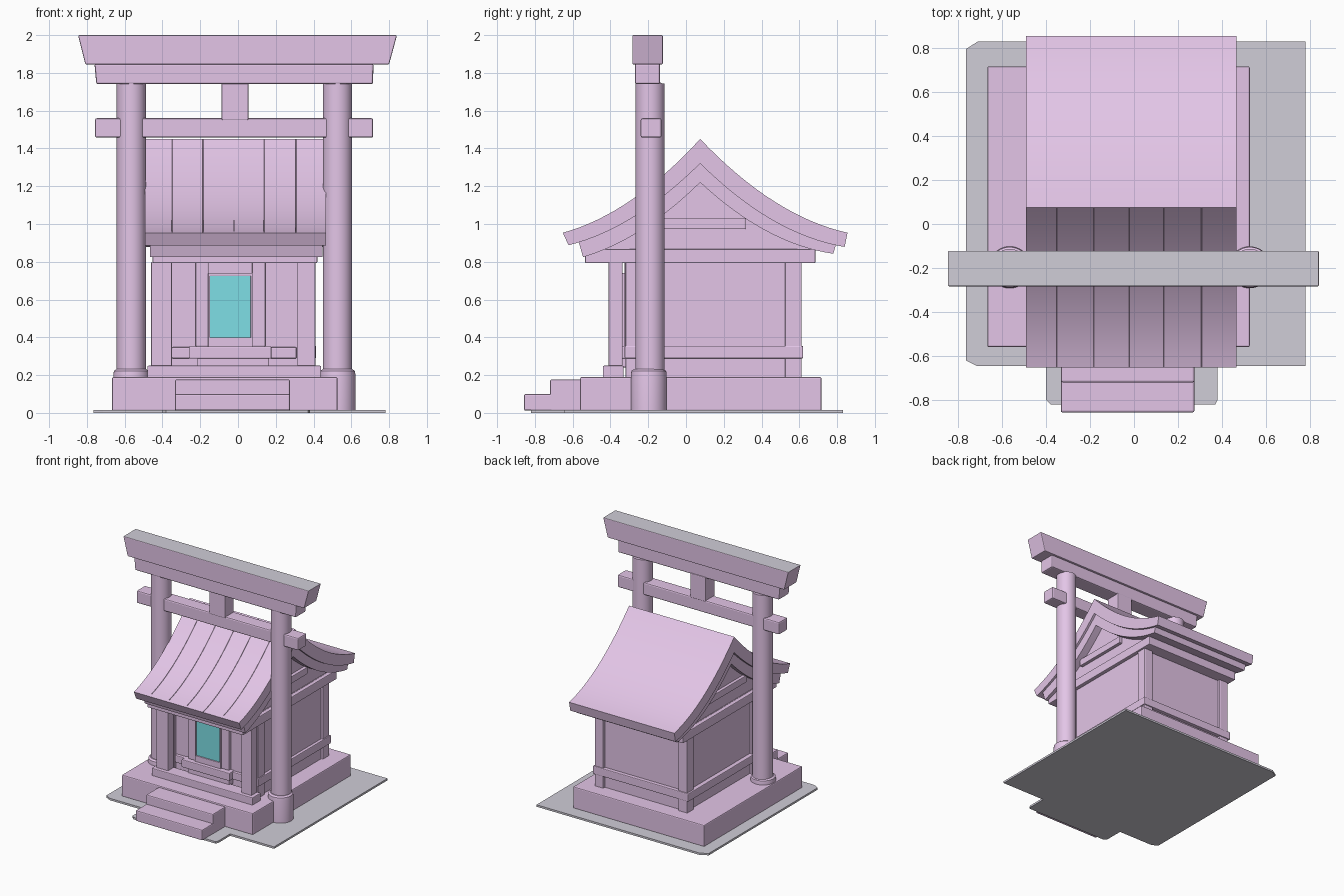
import bpy, bmesh, math

if "Cube" in bpy.data.objects:
    bpy.data.objects.remove(bpy.data.objects["Cube"])

def material(name, rgb):
    m = bpy.data.materials.new(name)
    m.diffuse_color = (*rgb, 1)
    m.use_nodes = True
    m.node_tree.nodes["Principled BSDF"].inputs["Base Color"].default_value = m.diffuse_color
    return m

PINK = material("pale_pink", (0.77, 0.56, 0.80))
GRAY = material("light_gray", (0.63, 0.61, 0.68))
CYAN = material("cyan", (0.21, 0.74, 0.79))

def finish(name, bm, mats=(PINK,), bevel=0.0, smooth=False):
    bmesh.ops.recalc_face_normals(bm, faces=bm.faces)
    me = bpy.data.meshes.new(name)
    bm.to_mesh(me)
    bm.free()
    for m in mats:
        me.materials.append(m)
    ob = bpy.data.objects.new(name, me)
    bpy.context.collection.objects.link(ob)
    if bevel:
        b = ob.modifiers.new("soft_edges", 'BEVEL')
        b.width, b.segments, b.limit_method = bevel, 2, 'ANGLE'
    if smooth:
        bpy.ops.object.select_all(action='DESELECT')
        ob.select_set(True)
        bpy.context.view_layer.objects.active = ob
        bpy.ops.object.shade_smooth_by_angle(angle=math.radians(30))
    return ob

def box(name, x0, x1, y0, y1, z0, z1, mat=PINK, bevel=0.006):
    bm = bmesh.new()
    bmesh.ops.create_cube(bm, size=1)
    for v in bm.verts:
        v.co = (x1 if v.co.x > 0 else x0, y1 if v.co.y > 0 else y0, z1 if v.co.z > 0 else z0)
    return finish(name, bm, (mat,), bevel)

def prism(pts, axis, a, b):
    """Extrude a 2D outline along 'x' (y,z points), 'y' (x,z points) or 'z' (x,y points)."""
    bm = bmesh.new()
    put = {'x': lambda p, t: (t, p[0], p[1]), 'y': lambda p, t: (p[0], t, p[1]),
           'z': lambda p, t: (p[0], p[1], t)}[axis]
    lo = [bm.verts.new(put(p, a)) for p in pts]
    hi = [bm.verts.new(put(p, b)) for p in pts]
    bm.faces.new(lo)
    bm.faces.new(hi)
    for i in range(len(pts)):
        j = (i + 1) % len(pts)
        bm.faces.new((lo[i], lo[j], hi[j], hi[i]))
    bmesh.ops.recalc_face_normals(bm, faces=bm.faces)
    return bm

def tube(name, x, y, rings):
    """Round post from (radius, z) rings."""
    bm = bmesh.new()
    n = 40
    loops = [[bm.verts.new((x + r * math.cos(i * math.tau / n), y + r * math.sin(i * math.tau / n), z))
              for i in range(n)] for r, z in rings]
    bm.faces.new(loops[0])
    bm.faces.new(loops[-1])
    for a, b in zip(loops, loops[1:]):
        for i in range(n):
            bm.faces.new((a[i], a[(i + 1) % n], b[(i + 1) % n], b[i]))
    return finish(name, bm, smooth=True)

# Ground plate
outline = [(-0.715, -0.645), (-0.40, -0.645), (-0.40, -0.80), (-0.38, -0.82), (0.37, -0.82),
           (0.38, -0.80), (0.38, -0.645), (0.78, -0.645), (0.78, 0.83), (-0.71, 0.83),
           (-0.765, 0.795), (-0.765, -0.62)]
finish("ground_plate", prism(outline, 'z', 0.0, 0.016), (GRAY,))

# Platform and steps
box("platform", -0.667, 0.527, -0.56, 0.717, 0.01, 0.19, bevel=0.008)
box("upper_step", -0.333, 0.275, -0.72, -0.55, 0.01, 0.177, bevel=0.008)
box("lower_step", -0.333, 0.275, -0.857, -0.70, 0.012, 0.10, bevel=0.008)

# Gate: pillars with collars, tie beam, strut, lintels
for side, x in (("left", -0.565), ("right", 0.527)):
    tube(f"gate_pillar_{side}", x, -0.19, [(0.077, 0.1), (0.077, 1.745)])
    tube(f"pillar_collar_{side}", x, -0.197, [(0.095, 0.01), (0.095, 0.20), (0.092, 0.222), (0.078, 0.232)])
box("gate_tie_beam", -0.757, 0.716, -0.24, -0.13, 1.457, 1.56, bevel=0.01)
box("gate_strut", -0.087, 0.055, -0.25, -0.13, 1.55, 1.75)
finish("gate_lower_lintel", prism([(-0.75, 1.74), (0.715, 1.74), (0.717, 1.85), (-0.76, 1.85)],
                                  'y', -0.27, -0.137), bevel=0.01)
bm = prism([(-0.808, 1.845), (0.80, 1.845), (0.842, 2.0), (-0.847, 2.0)], 'y', -0.284, -0.122)
for f in bm.faces:
    f.material_index = 1 if f.normal.z > 0.5 else 0
finish("gate_top_lintel", bm, (PINK, GRAY), bevel=0.006)

# House body
box("porch_sill", -0.48, 0.44, -0.44, -0.33, 0.18, 0.25)
box("house_wall", -0.42, 0.39, -0.30, 0.59, 0.18, 0.87, bevel=0)
for side, x0, x1 in (("left", -0.46, -0.35), ("right", 0.314, 0.41)):
    box(f"porch_post_{side}", x0, x1, -0.41, -0.335, 0.24, 0.80)
for side, x0, x1 in (("left", -0.44, -0.355), ("right", 0.325, 0.405)):
    box(f"front_corner_post_{side}", x0, x1, -0.32, -0.23, 0.18, 0.80)
    box(f"back_corner_post_{side}", x0, x1, 0.525, 0.612, 0.18, 0.80)
for side, x0, x1 in (("left", -0.455, -0.40), ("right", 0.37, 0.414)):
    box(f"side_rail_{side}", x0, x1, -0.325, 0.62, 0.288, 0.355)
box("back_rail", -0.455, 0.414, 0.57, 0.62, 0.288, 0.355)
box("front_rail", -0.35, 0.31, -0.325, -0.29, 0.288, 0.348)
box("eave_beam", -0.452, 0.42, -0.535, 0.685, 0.793, 0.868)

# Doorway
for side, x0, x1 in (("left", -0.225, -0.155), ("right", 0.075, 0.145)):
    box(f"door_jamb_{side}", x0, x1, -0.325, -0.28, 0.35, 0.80)
for side, x0, x1 in (("left", -0.158, -0.147), ("right", 0.067, 0.078)):
    box(f"door_frame_{side}", x0, x1, -0.336, -0.28, 0.39, 0.74, bevel=0.002)
box("door_frame_top", -0.158, 0.078, -0.336, -0.28, 0.725, 0.74, bevel=0.002)
box("door_threshold", -0.158, 0.078, -0.336, -0.28, 0.34, 0.40, bevel=0.002)
box("door_panel", -0.15, 0.07, -0.327, -0.318, 0.398, 0.728, CYAN, 0)
box("door_backing", -0.15, 0.07, -0.318, -0.29, 0.398, 0.728, bevel=0)
box("door_sill", -0.26, 0.177, -0.365, -0.29, 0.287, 0.352)
box("door_sill_base", -0.215, 0.165, -0.35, -0.29, 0.24, 0.29)

# Curved roof layers: height is peak - a*d + b*d*d, d = distance from the ridge
RIDGE = 0.075
N = 16

def curve(peak, left, right):
    """left / right = (a, b, reach)"""
    pts = []
    for i in range(-N, N + 1):
        a, b, reach = left if i < 0 else right
        d = abs(i) / N * reach
        pts.append((RIDGE + math.copysign(d, i), peak - a * d + b * d * d))
    return pts

def roof_layer(name, top, bottom, x0, x1, seams=()):
    """Seams are shallow grooves on the front slope only."""
    bm = bmesh.new()
    stations = [(x0, 0)]
    for s in seams:
        stations += [(s - 0.002, 0), (s - 0.001, 0.004), (s + 0.001, 0.004), (s + 0.002, 0)]
    stations.append((x1, 0))
    rows = []
    for x, drop in stations:
        up = [bm.verts.new((x, y, z - (drop if 0 < i < N else 0))) for i, (y, z) in enumerate(top)]
        dn = [bm.verts.new((x, y, z)) for y, z in bottom]
        rows.append((up, dn))
    for (u0, d0), (u1, d1) in zip(rows, rows[1:]):
        for i in range(2 * N):
            bm.faces.new((u0[i], u0[i + 1], u1[i + 1], u1[i]))
            bm.faces.new((d0[i], d0[i + 1], d1[i + 1], d1[i]))
        for k in (0, 2 * N):
            bm.faces.new((u0[k], u1[k], d1[k], d0[k]))
    for u, d in (rows[0], rows[-1]):
        for i in range(2 * N):
            bm.faces.new((u[i], u[i + 1], d[i + 1], d[i]))
    return finish(name, bm, smooth=True)

roof_layer("roof", curve(1.45, (1.09, 0.56, 0.727), (1.05, 0.53, 0.78)),
           curve(1.32, (0.99, 0.53, 0.697), (0.99, 0.54, 0.765)),
           -0.492, 0.466, (-0.35, -0.185, -0.02, 0.137, 0.307))
roof_layer("under_roof", curve(1.33, (0.99, 0.53, 0.645), (0.99, 0.54, 0.72)),
           curve(1.22, (0.985, 0.56, 0.62), (0.93, 0.56, 0.705)), -0.467, 0.448)

# Gable walls and their cross beams
gable = [(-0.47, 0.86), (-0.30, 0.945), (-0.16, 1.04), (RIDGE, 1.24), (0.31, 1.05), (0.50, 0.945),
         (0.68, 0.88), (0.68, 0.86)]
finish("gable_wall", prism(gable, 'x', -0.415, 0.385))
box("gable_beam", -0.44, 0.412, -0.165, 0.315, 0.973, 1.03, bevel=0.004)
